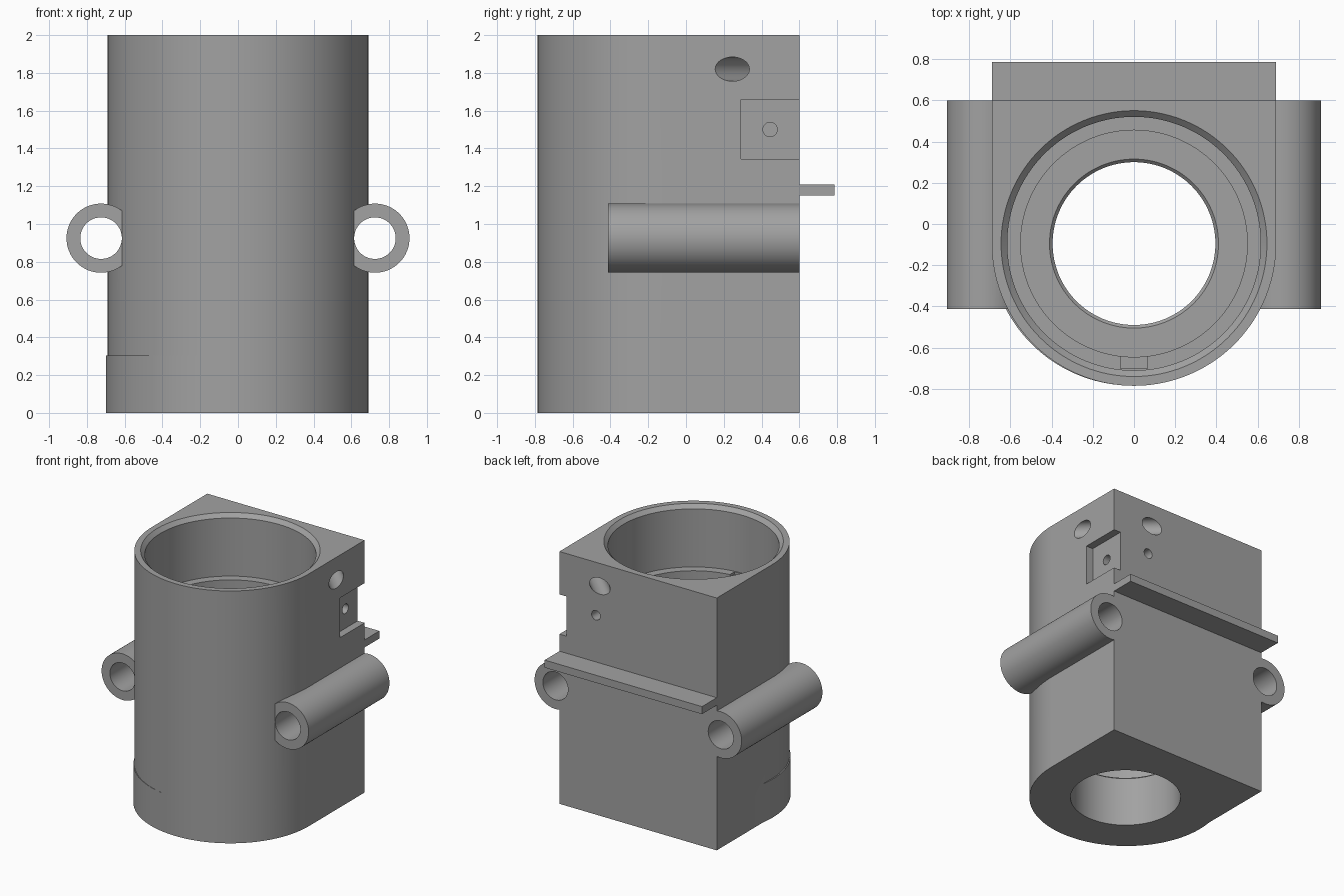
import bpy, bmesh, math
from mathutils import Matrix, Vector

if "Cube" in bpy.data.objects:
    bpy.data.objects.remove(bpy.data.objects["Cube"])

grey = bpy.data.materials.new("machined grey")
grey.diffuse_color = (0.36, 0.36, 0.36, 1)
grey.use_nodes = True
grey.node_tree.nodes["Principled BSDF"].inputs["Base Color"].default_value = grey.diffuse_color
CY = -0.095   # y of the barrel axis
R = 0.69      # barrel radius


def make(name, bm):
    bmesh.ops.recalc_face_normals(bm, faces=bm.faces)
    me = bpy.data.meshes.new(name)
    bm.to_mesh(me)
    bm.free()
    me.materials.append(grey)
    ob = bpy.data.objects.new(name, me)
    bpy.context.collection.objects.link(ob)
    return ob


def box(name, x0, x1, y0, y1, z0, z1):
    bm = bmesh.new()
    bmesh.ops.create_cube(bm, size=1)
    for v in bm.verts:
        v.co = ((x0 + x1) / 2 + v.co.x * (x1 - x0),
                (y0 + y1) / 2 + v.co.y * (y1 - y0),
                (z0 + z1) / 2 + v.co.z * (z1 - z0))
    return make(name, bm)


def rod(name, a, b, r, seg=64):
    a, b = Vector(a), Vector(b)
    d = b - a
    rot = d.to_track_quat('Z', 'Y').to_matrix().to_4x4()
    bm = bmesh.new()
    bmesh.ops.create_cone(bm, cap_ends=True, segments=seg, radius1=r, radius2=r,
                          depth=d.length, matrix=Matrix.Translation((a + b) / 2) @ rot)
    return make(name, bm)


def lathe(name, profile, seg=128):
    # closed solid turned about the barrel axis
    bm = bmesh.new()
    rings = [[bm.verts.new((r * math.cos(t), CY + r * math.sin(t), z))
              for t in (2 * math.pi * i / seg for i in range(seg))] for r, z in profile]
    for lo, hi in zip(rings, rings[1:]):
        for i in range(seg):
            j = (i + 1) % seg
            bm.faces.new((lo[i], lo[j], hi[j], hi[i]))
    bm.faces.new(rings[0])
    bm.faces.new(rings[-1])
    return make(name, bm)


def boolean(target, tool, op):
    m = target.modifiers.new(op, 'BOOLEAN')
    m.operation, m.solver, m.object = op, 'EXACT', tool
    bpy.context.view_layer.objects.active = target
    bpy.ops.object.modifier_apply(modifier=m.name)
    bpy.data.objects.remove(tool, do_unlink=True)


# Housing: round front, square back
bm = bmesh.new()
outline = [(R, 0.6), (-R, 0.6)]
outline += [(R * math.cos(t), CY + R * math.sin(t))
            for t in (math.pi + math.pi * i / 72 for i in range(73))]
base = bm.faces.new([bm.verts.new((x, y, 0)) for x, y in outline])
up = bmesh.ops.extrude_face_region(bm, geom=[base])
bmesh.ops.translate(bm, vec=(0, 0, 2),
                    verts=[g for g in up['geom'] if isinstance(g, bmesh.types.BMVert)])
housing = make("housing", bm)

# Slightly offset foot band on the left
boolean(housing, rod("foot_band", (-0.01, CY, 0), (-0.01, CY, 0.305), R - 0.001, 144), 'UNION')

# Side tubes, flattened on the inner side
for s in (-1, 1):
    tube = rod("tube", (s * 0.725, -0.412, 0.925), (s * 0.725, 0.6, 0.925), 0.183)
    boolean(tube, box("flat", min(0, s * 0.614), max(0, s * 0.614), -1, 1, 0.5, 1.5), 'DIFFERENCE')
    boolean(housing, tube, 'UNION')
    boolean(housing, rod("tube_bore", (s * 0.725, -1, 0.925), (s * 0.725, 1, 0.925), 0.11),
            'DIFFERENCE')

# Stepped bore with chamfered rim, ledge and lower opening
bore = lathe("bore", [(0.395, -0.1), (0.395, 0.385), (0.41, 0.4), (0.55, 0.4), (0.55, 1.51),
                      (0.615, 1.51), (0.615, 1.97), (0.645, 2.0), (0.645, 2.1)])
boolean(housing, bore, 'DIFFERENCE')
# Key slot in the ledge
boolean(housing, box("key_slot", -0.065, 0.065, -0.70, -0.6, 1.49, 1.55), 'DIFFERENCE')

# Corner pocket, screw holes and the slanted drilling
boolean(housing, box("pocket", 0.63, 0.8, 0.29, 0.7, 1.345, 1.66), 'DIFFERENCE')
boolean(housing, rod("side_screw_hole", (0.5, 0.445, 1.5), (0.8, 0.445, 1.5), 0.038, 32), 'DIFFERENCE')
boolean(housing, rod("back_screw_hole", (0.37, 0.47, 1.58), (0.37, 0.7, 1.58), 0.038, 32), 'DIFFERENCE')
boolean(housing, rod("slanted_hole", (0.89, 0.045, 1.82), (0.135, 0.8, 1.82), 0.064, 48), 'DIFFERENCE')

# Back shelf
shelf = box("back_shelf", -R, R, 0.6, 0.785, 1.15, 1.21)

# Smooth the round walls, keep the edges sharp
bpy.ops.object.select_all(action='DESELECT')
housing.select_set(True)
bpy.context.view_layer.objects.active = housing
bpy.ops.object.shade_smooth_by_angle(angle=math.radians(30))
